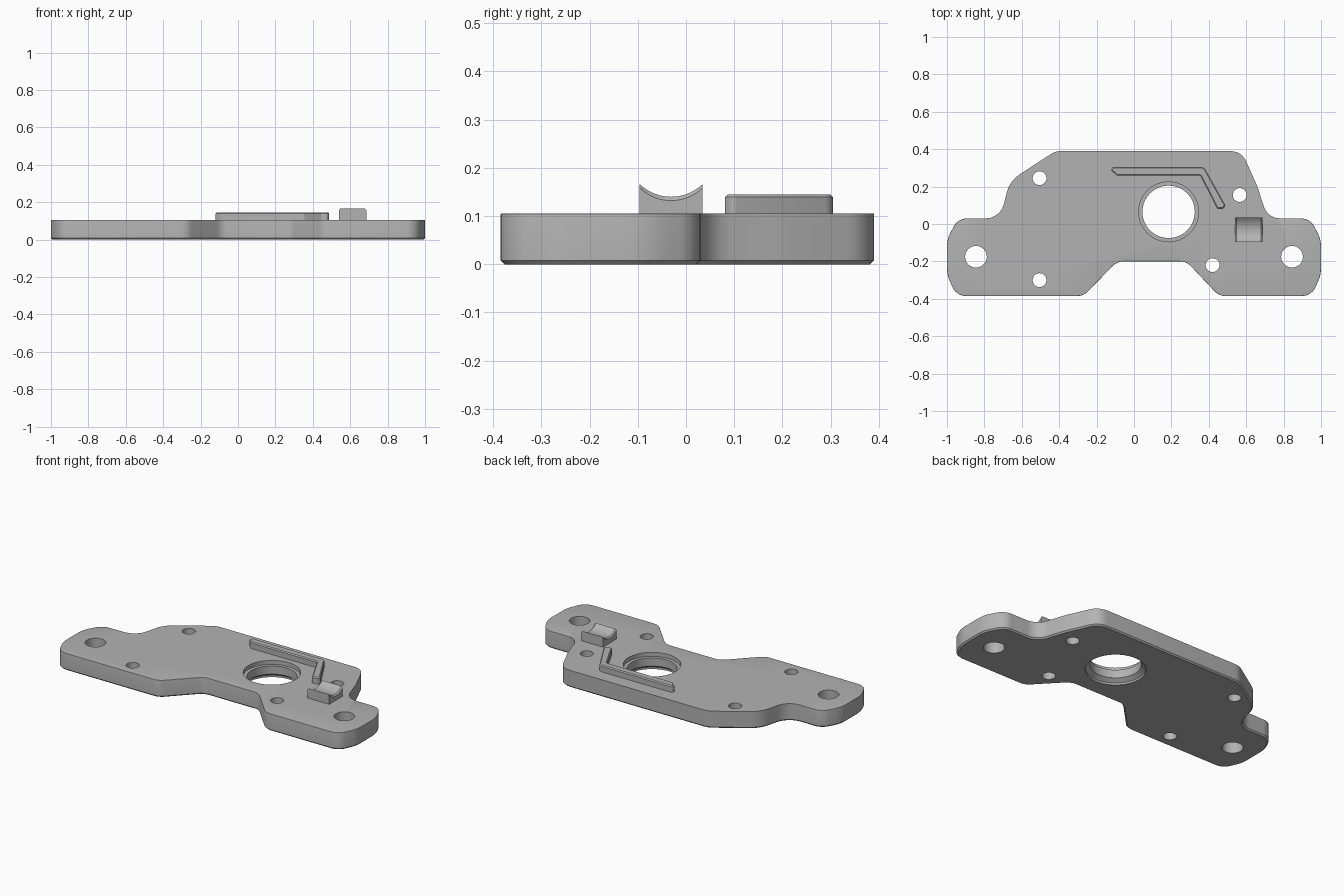
import bpy, bmesh, math
from mathutils import Vector

if "Cube" in bpy.data.objects:
    bpy.data.objects.remove(bpy.data.objects["Cube"])

TOP = 0.105
gray = bpy.data.materials.new("gray metal")
gray.diffuse_color = (0.45, 0.45, 0.45, 1)
gray.use_nodes = True
gray.node_tree.nodes["Principled BSDF"].inputs["Base Color"].default_value = gray.diffuse_color


def rounded(points, steps=6):
    """Closed outline from (x, y, corner radius) points."""
    out = []
    for i, (x, y, r) in enumerate(points):
        p = Vector((x, y))
        if r == 0:
            out.append(p)
            continue
        a = (Vector(points[i - 1][:2]) - p).normalized()
        b = (Vector(points[(i + 1) % len(points)][:2]) - p).normalized()
        half = a.angle(b) / 2
        centre = p + (a + b).normalized() * (r / math.sin(half))
        start = p + a * (r / math.tan(half)) - centre
        end = p + b * (r / math.tan(half)) - centre
        sweep = start.angle_signed(end)
        for k in range(steps + 1):
            t = -sweep * k / steps
            c, s = math.cos(t), math.sin(t)
            out.append(centre + Vector((start.x * c - start.y * s,
                                        start.x * s + start.y * c)))
    return out


def make_object(name, bm):
    bmesh.ops.recalc_face_normals(bm, faces=bm.faces)
    mesh = bpy.data.meshes.new(name)
    bm.to_mesh(mesh)
    bm.free()
    mesh.materials.append(gray)
    ob = bpy.data.objects.new(name, mesh)
    bpy.context.collection.objects.link(ob)
    return ob


def prism(outline, z0, z1):
    bm = bmesh.new()
    face = bm.faces.new([bm.verts.new((p[0], p[1], z0)) for p in outline])
    new = bmesh.ops.extrude_face_region(bm, geom=[face], use_keep_orig=True)["geom"]
    bmesh.ops.translate(bm, vec=(0, 0, z1 - z0),
                        verts=[v for v in new if isinstance(v, bmesh.types.BMVert)])
    bmesh.ops.recalc_face_normals(bm, faces=bm.faces)
    return bm


def bevel(bm, rule, width, segments=1):
    """Bevel the edges whose two end points both meet the rule."""
    edges = [e for e in bm.edges if all(rule(v.co) for v in e.verts)]
    bmesh.ops.bevel(bm, geom=edges, offset=width, segments=segments,
                    profile=0.5, affect='EDGES', clamp_overlap=True)


def drill(target, x, y, profile, sides=48):
    """Cut a turned hole given (radius, z) steps from bottom to top."""
    bm = bmesh.new()
    rings = [[bm.verts.new((x + r * math.cos(2 * math.pi * k / sides),
                            y + r * math.sin(2 * math.pi * k / sides), z))
              for k in range(sides)] for r, z in profile]
    for lo, hi in zip(rings, rings[1:]):
        for k in range(sides):
            n = (k + 1) % sides
            bm.faces.new((lo[k], lo[n], hi[n], hi[k]))
    bm.faces.new(rings[0][::-1])
    bm.faces.new(rings[-1])
    cutter = make_object("hole_cutter", bm)
    cutter.hide_render = True
    mod = target.modifiers.new("hole", 'BOOLEAN')
    mod.operation, mod.solver, mod.object = 'DIFFERENCE', 'EXACT', cutter
    bpy.context.view_layer.objects.active = target
    bpy.ops.object.modifier_apply(modifier=mod.name)
    bpy.data.objects.remove(cutter)


# Plate: chamfered underside, rounded upper rim on the front and the two ears
plate_outline = rounded([
    (-0.95, -0.385, 0.08), (-0.27, -0.385, 0.08), (-0.09, -0.20, 0.08),
    (0.28, -0.20, 0.08), (0.455, -0.385, 0.08), (0.95, -0.385, 0.08),
    (1.0, -0.27, 0.17), (1.0, -0.08, 0.17), (0.94, 0.03, 0.08),
    (0.715, 0.03, 0.09), (0.66, 0.20, 0.5), (0.575, 0.39, 0.09),
    (-0.42, 0.39, 0.10), (-0.665, 0.23, 0.16), (-0.715, 0.03, 0.10),
    (-0.94, 0.03, 0.08), (-1.0, -0.08, 0.17), (-1.0, -0.27, 0.17)])
bm = prism(plate_outline, 0, TOP)
bevel(bm, lambda c: c.z < 0.001, 0.008)
bevel(bm, lambda c: c.z > TOP - 0.001 and c.y < 0.032, 0.015, 4)
plate = make_object("plate", bm)

# Bearing bore with a step on top and a chamfer below
drill(plate, 0.185, 0.065, [(0.165, -0.02), (0.165, 0.012), (0.14, 0.03),
                            (0.14, 0.08), (0.16, 0.08), (0.16, 0.2)], 64)
# Mounting holes in the ears and smaller screw holes
for x, y, r in [(-0.845, -0.175, 0.058), (0.845, -0.175, 0.058),
                (-0.505, 0.245, 0.037), (-0.505, -0.30, 0.037),
                (0.565, 0.155, 0.037), (0.42, -0.22, 0.037)]:
    drill(plate, x, y, [(r, -0.05), (r, 0.2)], 32)

# Bent guide rib
rib_outline = rounded([
    (-0.12, 0.305, 0.012), (0.375, 0.305, 0.03), (0.49, 0.098, 0.012),
    (0.475, 0.081, 0.01), (0.445, 0.081, 0.008), (0.355, 0.258, 0.01),
    (-0.09, 0.258, 0.01), (-0.12, 0.284, 0.008)], 4)
bm = prism(rib_outline, TOP - 0.01, 0.145)
bevel(bm, lambda c: c.z > 0.144, 0.006)
guide_rib = make_object("guide_rib", bm)

# Saddle block with a hollow top, chamfered on both ends of the hollow
bm = bmesh.new()
y0, half, sag = -0.031, 0.065, 0.026
radius = (half ** 2 + sag ** 2) / (2 * sag)
sections = []
for x, drop in [(0.54, 0.008), (0.547, 0), (0.678, 0), (0.686, 0.008)]:
    ring = [(x, y0 + half, TOP - 0.01), (x, y0 - half, TOP - 0.01)]
    for k in range(17):
        y = half * (k / 8 - 1)
        ring.append((x, y0 + y, 0.14 + radius - math.sqrt(radius ** 2 - y * y) - drop))
    sections.append([bm.verts.new(p) for p in ring])
for a, b in zip(sections, sections[1:]):
    for k in range(len(a)):
        n = (k + 1) % len(a)
        bm.faces.new((a[k], a[n], b[n], b[k]))
bm.faces.new(sections[0])
bm.faces.new(sections[-1])
saddle = make_object("saddle_block", bm)

for ob in (plate, guide_rib, saddle):
    bpy.ops.object.select_all(action='DESELECT')
    ob.select_set(True)
    bpy.context.view_layer.objects.active = ob
    bpy.ops.object.shade_smooth_by_angle(angle=math.radians(30))
